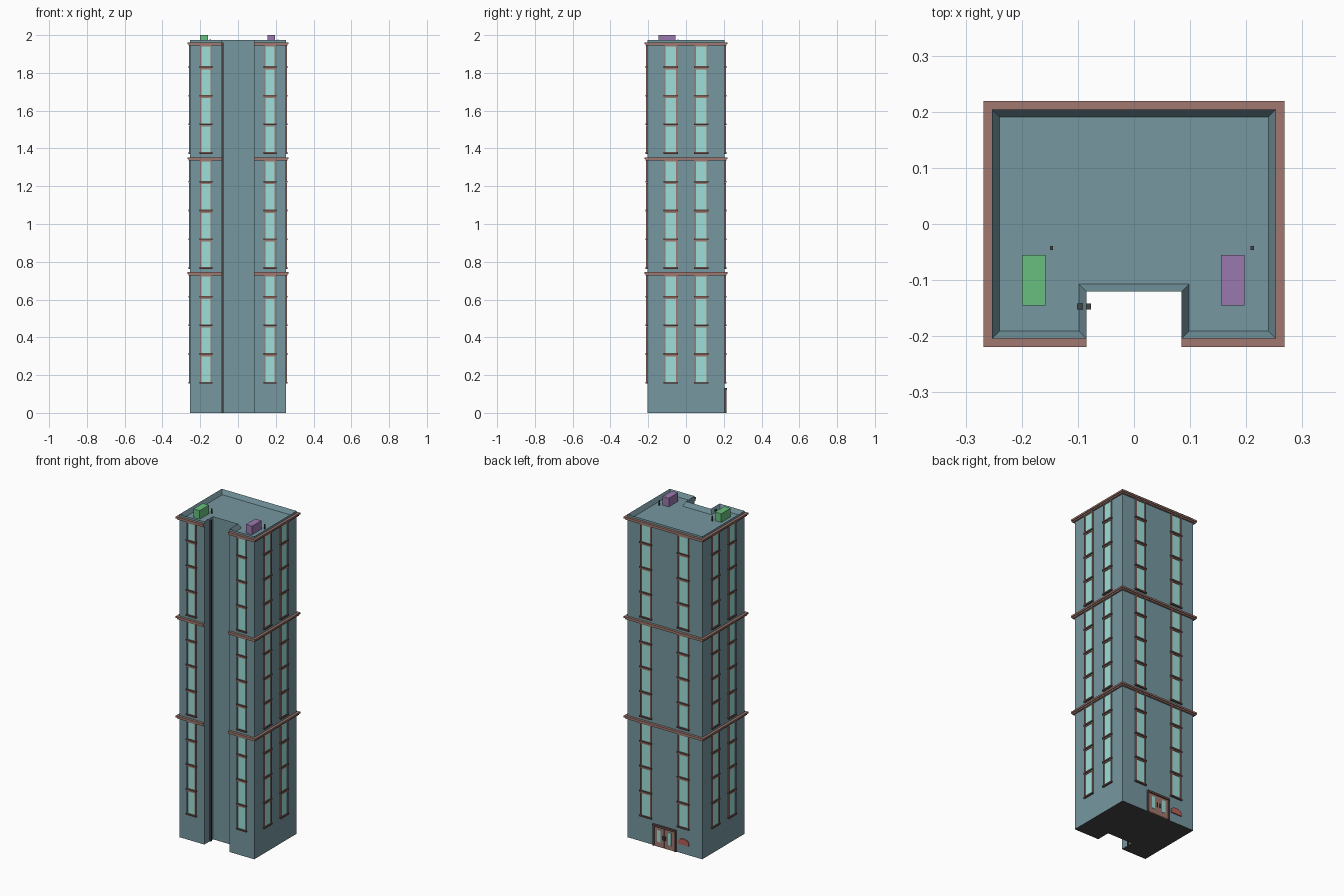
import bpy, bmesh, math
from mathutils import Matrix, Vector

if "Cube" in bpy.data.objects:
    bpy.data.objects.remove(bpy.data.objects["Cube"])

HX, HY, NX, NY = 0.253, 0.204, 0.085, -0.12   # half sizes and front recess
TOP, ROOF = 1.975, 1.947


def mat(name, r, g, b):
    m = bpy.data.materials.new(name)
    m.diffuse_color = (r, g, b, 1)
    m.use_nodes = True
    m.node_tree.nodes["Principled BSDF"].inputs["Base Color"].default_value = m.diffuse_color
    return m


WALL = mat("wall_teal", 0.18, 0.31, 0.35)
BROWN = mat("trim_brown", 0.35, 0.19, 0.16)
SILL = mat("sill_dark", 0.14, 0.07, 0.06)
GLASS = mat("glass_aqua", 0.34, 0.74, 0.70)
DARK = mat("dark_grey", 0.06, 0.06, 0.06)
GREEN = mat("unit_green", 0.14, 0.52, 0.21)
PURPLE = mat("unit_purple", 0.33, 0.19, 0.43)
RED = mat("panel_red", 0.45, 0.12, 0.10)


def finish(bm, name, *mats):
    bmesh.ops.recalc_face_normals(bm, faces=bm.faces)
    me = bpy.data.meshes.new(name)
    bm.to_mesh(me)
    bm.free()
    for m in mats:
        me.materials.append(m)
    ob = bpy.data.objects.new(name, me)
    bpy.context.collection.objects.link(ob)
    return ob


def add_box(bm, lo, hi, M=Matrix()):
    lo, hi = Vector(lo), Vector(hi)
    bmesh.ops.create_cube(bm, size=1, matrix=M @ Matrix.Translation((lo + hi) / 2)
                          @ Matrix.Diagonal((*(hi - lo), 1)))


def boxes(name, m, items, M=Matrix()):
    bm = bmesh.new()
    for lo, hi in items:
        add_box(bm, lo, hi, M)
    return finish(bm, name, m)


# tower body: recessed outline, parapet sloping in to a sunken roof
def outline(d):
    x, y, n, b = HX - d, HY - d, NX + d, NY + d
    return [(-x, -y), (-n, -y), (-n, b), (n, b), (n, -y), (x, -y), (x, y), (-x, y)]


bm = bmesh.new()
rows = [[bm.verts.new((x, y, z)) for x, y in outline(d)]
        for d, z in ((0, 0), (0, TOP), (0.013, ROOF))]
for a, b in zip(rows, rows[1:]):
    for i in range(8):
        j = (i + 1) % 8
        bm.faces.new((a[i], a[j], b[j], b[i]))
bm.faces.new(rows[2])
bm.faces.new(rows[0][::-1]).material_index = 1
finish(bm, "tower_body", WALL, DARK)


# stepped cornices, running round all but the recess
def band(bm, d, z0, z1):
    def path(o):
        x, y = HX + o, HY + o
        return [(-NX, -y), (-x, -y), (-x, y), (x, y), (x, -y), (NX, -y)]
    secs = [[bm.verts.new(v) for v in ((*p, z0), (*q, z0), (*q, z1), (*p, z1))]
            for p, q in zip(path(-0.002), path(d))]
    for a, b in zip(secs, secs[1:]):
        for i in range(4):
            j = (i + 1) % 4
            bm.faces.new((a[i], a[j], b[j], b[i]))
    bm.faces.new(secs[0])
    bm.faces.new(secs[-1])


for n, z in enumerate((0.737, 1.345, 1.954)):
    bm = bmesh.new()
    band(bm, 0.015, z - 0.002, z + 0.008)
    band(bm, 0.010, z - 0.010, z - 0.002)
    finish(bm, f"cornice_{n + 1}", BROWN)

# windows: local frame has x along the wall, -y outward
SIDES = {"front": (0, HY, 0.17, 0.062), "right": (90, HX, 0.08, 0.07),
         "back": (180, HY, 0.127, 0.074), "left": (270, HX, 0.08, 0.07)}
for side, (ang, dist, off, w) in SIDES.items():
    M = Matrix.Rotation(math.radians(ang), 4, 'Z') @ Matrix.Translation((0, -dist, 0))
    frames, panes, sills = [], [], []
    for c in (-off, off):
        l, r = c - w / 2, c + w / 2
        for k in range(12):
            z = 0.161 + 0.152 * k
            t = z + (0.113 if k % 4 == 3 else 0.145)
            f = 0.007
            frames += [((l, -f, z), (l + f, 0.002, t)), ((r - f, -f, z), (r, 0.002, t)),
                       ((l + f, -f, t - f), (r - f, 0.002, t))]
            panes.append(((l + f, -0.003, z), (r - f, 0.002, t - f)))
            sills.append(((l - 0.003, -0.010, z - 0.006), (r + 0.003, 0.002, z + 0.003)))
    boxes(f"{side}_window_frames", BROWN, frames, M)
    boxes(f"{side}_window_panes", GLASS, panes, M)
    boxes(f"{side}_window_sills", SILL, sills, M)

# rear entrance: surround, double leaves, panes, handles
Y = HY
boxes("door_surround", SILL, [((-0.078, Y - .002, 0), (-0.068, Y + .010, 0.13)),
                              ((0.068, Y - .002, 0), (0.078, Y + .010, 0.13)),
                              ((-0.078, Y - .002, 0.12), (0.078, Y + .012, 0.132))])
leaves, lights, handles = [], [], []
for s in (-1, 1):
    def span(a, b, y, z0, z1):
        return ((min(s * a, s * b), Y - .002, z0), (max(s * a, s * b), Y + y, z1))
    leaves.append(span(0.001, 0.068, 0.005, 0, 0.12))
    lights.append(span(0.025, 0.047, 0.007, 0.03, 0.105))
    handles.append(span(0.006, 0.012, 0.010, 0.05, 0.075))
boxes("door_leaves", BROWN, leaves)
boxes("door_panes", GLASS, lights)
boxes("door_handles", DARK, handles)

# arched wall panel beside the entrance
bm = bmesh.new()
pts = [(-0.164, 0.055), (-0.092, 0.055)] + [
    (-0.128 + 0.036 * math.cos(a), 0.072 + 0.02 * math.sin(a))
    for a in (math.pi * i / 8 for i in range(9))]
face = bm.faces.new([bm.verts.new((x, Y - .001, z)) for x, z in pts])
ext = bmesh.ops.extrude_face_region(bm, geom=[face])["geom"]
bmesh.ops.translate(bm, vec=(0, 0.007, 0),
                    verts=[v for v in ext if isinstance(v, bmesh.types.BMVert)])
finish(bm, "entrance_panel", RED)

# rooftop units with stub vents
for name, m, x in (("roof_unit_left", GREEN, -0.179), ("roof_unit_right", PURPLE, 0.176)):
    boxes(name, m, [((x - .021, -0.145, ROOF - .002), (x + .021, -0.055, 2.0))])
for name, x in (("vent_left", -0.147), ("vent_right", 0.211)):
    boxes(name, DARK, [((x - .003, -0.046, ROOF - .002), (x + .003, -0.039, 1.977))])

# downspout in the recess with its roof outlet
boxes("downspout", DARK, [((-0.086, -0.152, 0), (-0.077, -0.142, 1.962))])
boxes("roof_outlet", DARK, [((-0.102, -0.152, ROOF - .002), (-0.092, -0.142, 1.964))])
